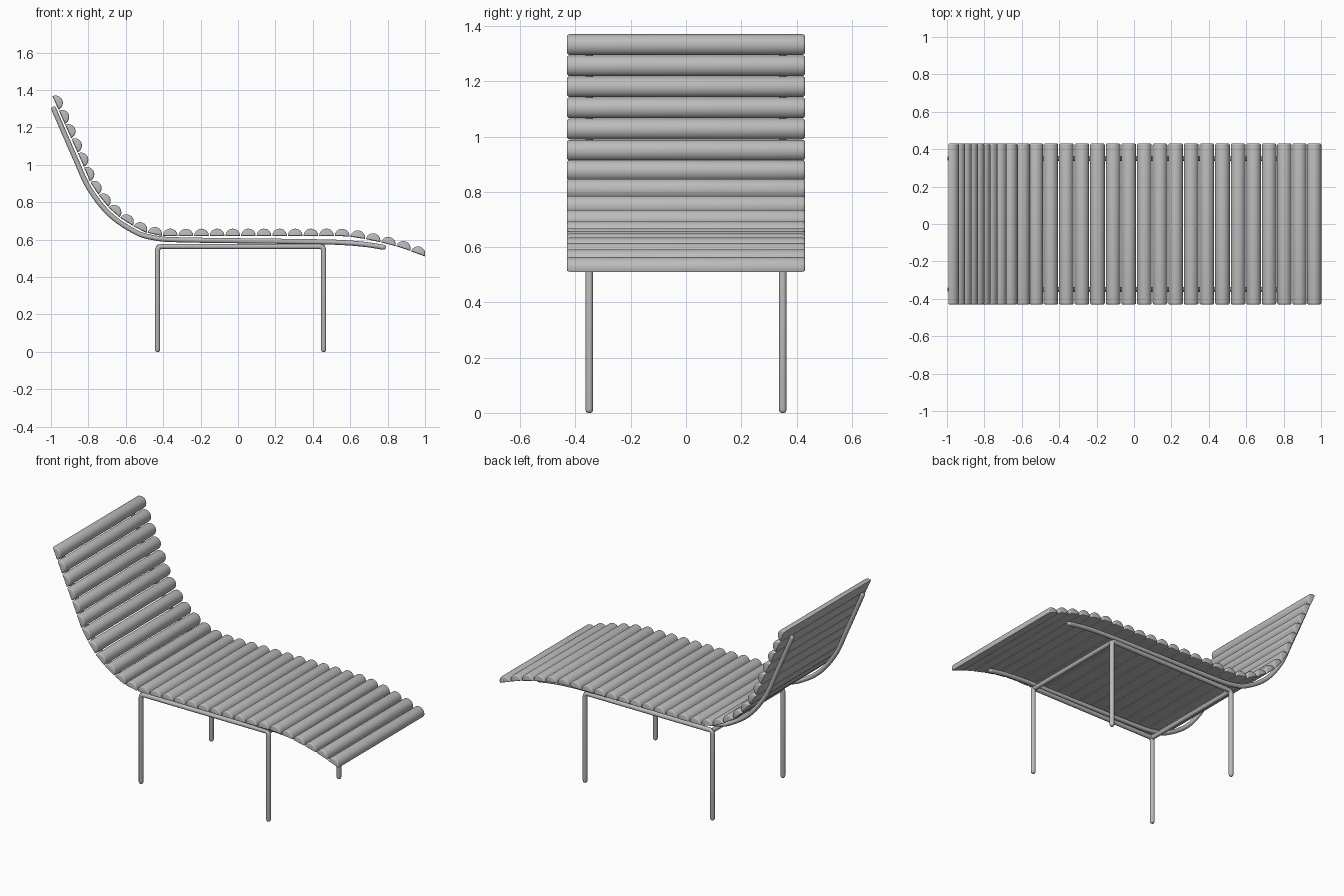
import bpy, bmesh, math
from mathutils import Vector

if "Cube" in bpy.data.objects:
    bpy.data.objects.remove(bpy.data.objects["Cube"])

grey = bpy.data.materials.new("light grey")
grey.diffuse_color = (0.5, 0.5, 0.5, 1)
grey.use_nodes = True
grey.node_tree.nodes["Principled BSDF"].inputs["Base Color"].default_value = grey.diffuse_color

PROFILE = [(-0.976, 1.331), (-0.843, 1.033), (-0.775, 0.885), (-0.664, 0.747),
           (-0.525, 0.654), (-0.44, 0.627), (-0.356, 0.619), (-0.15, 0.619), (0.15, 0.619),
           (0.46, 0.619), (0.545, 0.619), (0.63, 0.611), (0.71, 0.597),
           (0.793, 0.578), (0.876, 0.555), (0.962, 0.524)]
RAIL = [(-0.99, 1.31), (-0.866, 1.025), (-0.797, 0.876), (-0.683, 0.732),
        (-0.535, 0.634), (-0.44, 0.608), (-0.35, 0.600), (0.0, 0.594), (0.45, 0.588),
        (0.58, 0.583), (0.69, 0.573), (0.79, 0.557)]
R = 0.0138


def smooth_path(pts, steps=12):
    """Catmull-Rom path through side-view points (non-uniform tangents)."""
    p = [Vector(q) for q in pts]
    tang = []
    for i in range(len(p)):
        a, b = p[max(i - 1, 0)], p[min(i + 1, len(p) - 1)]
        tang.append((b - a).normalized())
    out = []
    for i in range(len(p) - 1):
        d = (p[i + 1] - p[i]).length
        for k in range(steps):
            t = k / steps
            out.append((2*t**3 - 3*t**2 + 1) * p[i] + (t**3 - 2*t**2 + t) * d * tang[i]
                       + (3*t**2 - 2*t**3) * p[i + 1] + (t**3 - t**2) * d * tang[i + 1])
    return out + [p[-1]]


def spaced(path, n):
    """n positions and directions at equal arc length."""
    acc = [0]
    for a, b in zip(path, path[1:]):
        acc.append(acc[-1] + (b - a).length)
    res, j = [], 0
    for i in range(n):
        s = acc[-1] * i / (n - 1)
        while j < len(path) - 2 and acc[j + 1] < s:
            j += 1
        a, b = path[j], path[j + 1]
        t = (s - acc[j]) / (acc[j + 1] - acc[j])
        res.append((a.lerp(b, t), (b - a).normalized()))
    return res


def finish(ob):
    ob.data.materials.clear()
    ob.data.materials.append(grey)
    bpy.ops.object.select_all(action='DESELECT')
    ob.select_set(True)
    bpy.context.view_layer.objects.active = ob
    bpy.ops.object.shade_smooth_by_angle(angle=math.radians(40))


def slat(name, pos, d):
    """Half-round padded slat with softened ends."""
    n = Vector((-d.y, d.x))
    prof = [(0.0392 * math.cos(math.pi * k / 16), 0.0395 * math.sin(math.pi * k / 16))
            for k in range(17)]
    bm = bmesh.new()
    rings = []
    half, bev = 0.431, 0.010
    ends = [(half - bev + bev * math.sin(a), bev * (1 - math.cos(a)))
            for a in (0, math.pi / 6, math.pi / 3, math.pi / 2)]
    stations = [(-y, s) for y, s in reversed(ends)] + ends
    for y, shrink in stations:
        f = 1 - shrink / 0.039
        ring = []
        for u, v in prof:
            q = pos + d * (u * f) + n * (0.012 + (v - 0.012) * f)
            ring.append(bm.verts.new((q.x, y, q.y)))
        rings.append(ring)
    for a, b in zip(rings, rings[1:]):
        for k in range(17):
            m = (k + 1) % 17
            bm.faces.new((a[k], a[m], b[m], b[k]))
    bm.faces.new(rings[0])
    bm.faces.new(rings[-1])
    bmesh.ops.recalc_face_normals(bm, faces=bm.faces)
    me = bpy.data.meshes.new(name)
    bm.to_mesh(me)
    bm.free()
    ob = bpy.data.objects.new(name, me)
    bpy.context.collection.objects.link(ob)
    finish(ob)


def tube(name, pts, r, round_ends=True):
    """Round tube along 3D points, with tapered round tips."""
    pts = [Vector(p) for p in pts]
    rad = [1.0] * len(pts)
    if round_ends:
        a, b = (pts[1] - pts[0]).normalized(), (pts[-2] - pts[-1]).normalized()
        steps = [(0, 0.45), (0.15, 0.7), (0.45, 0.9), (1.0, 1.0)]
        pts = ([pts[0] + a * r * s for s, _ in steps] + pts[1:-1]
               + [pts[-1] + b * r * s for s, _ in reversed(steps)])
        rad = [w for _, w in steps] + rad[1:-1] + [w for _, w in reversed(steps)]
    cu = bpy.data.curves.new(name, 'CURVE')
    cu.dimensions = '3D'
    cu.bevel_depth = r
    cu.bevel_resolution = 4
    cu.use_fill_caps = True
    sp = cu.splines.new('POLY')
    sp.points.add(len(pts) - 1)
    for q, p, w in zip(sp.points, pts, rad):
        q.co = (*p, 1)
        q.radius = w
    ob = bpy.data.objects.new(name, cu)
    bpy.context.collection.objects.link(ob)
    bpy.ops.object.select_all(action='DESELECT')
    ob.select_set(True)
    bpy.context.view_layer.objects.active = ob
    bpy.ops.object.convert(target='MESH')
    finish(bpy.context.view_layer.objects.active)


# Slats from backrest to foot end
for i, (pos, d) in enumerate(spaced(smooth_path(PROFILE), 29)):
    slat(f"slat_{i + 1}", pos, d)

# Side rails and leg frames
X0, X1, ZB, F = -0.43, 0.458, 0.563, 0.02
rail_path = smooth_path(RAIL, 6)
arc = [math.pi / 2 * k / 5 for k in range(6)]
for side, y in (("front", -0.35), ("back", 0.35)):
    tube(f"{side}_rail", [(p.x, y, p.y) for p in rail_path], 0.0135)
    left = [(X0 + F - F * math.cos(a), y, ZB - F + F * math.sin(a)) for a in arc]
    right = [(X1 - F + F * math.sin(a), y, ZB - F + F * math.cos(a)) for a in arc]
    tube(f"{side}_leg_frame", [(X0, y, 0)] + left + right + [(X1, y, 0)], R)

# Cross bars between the leg frames
for name, x in (("head_cross_bar", X0 + 0.005), ("foot_cross_bar", X1 - 0.005)):
    tube(name, [(x, -0.35, ZB - 0.003), (x, 0.35, ZB - 0.003)], R, False)
